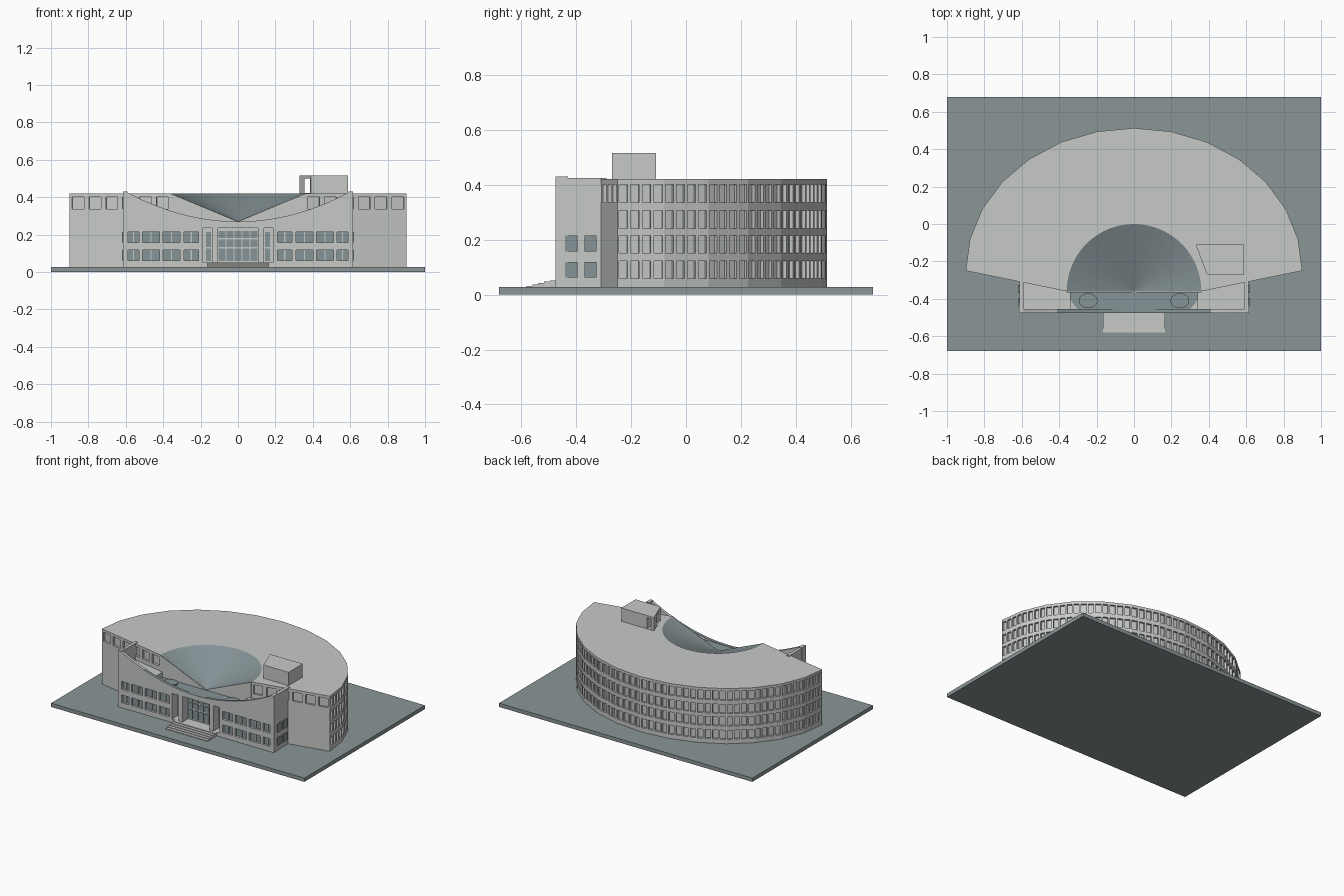
import bpy, bmesh, math
from mathutils import Vector

if "Cube" in bpy.data.objects:
    bpy.data.objects.remove(bpy.data.objects["Cube"])


def material(name, rgb):
    m = bpy.data.materials.new(name)
    m.diffuse_color = (*rgb, 1)
    m.use_nodes = True
    m.node_tree.nodes["Principled BSDF"].inputs["Base Color"].default_value = m.diffuse_color
    return m


WALL = material("pale concrete", (0.57, 0.59, 0.575))
SLAB = material("slate paving", (0.26, 0.305, 0.31))
GLASS = material("grey glass", (0.24, 0.295, 0.31))
G = 0.027      # ground level on the slab
TOP = 0.42     # main roof level


def finish(bm, name, *mats):
    me = bpy.data.meshes.new(name)
    bm.to_mesh(me)
    bm.free()
    for m in mats:
        me.materials.append(m)
    ob = bpy.data.objects.new(name, me)
    bpy.context.collection.objects.link(ob)
    return ob


def boxes(name, mat, specs):
    """One object from boxes given as (x0, x1, y0, y1, z0, z1)."""
    bm = bmesh.new()
    for x0, x1, y0, y1, z0, z1 in specs:
        vs = bmesh.ops.create_cube(bm, size=1)["verts"]
        for v in vs:
            v.co = Vector(((x0 + x1) / 2 + v.co.x * (x1 - x0),
                           (y0 + y1) / 2 + v.co.y * (y1 - y0),
                           (z0 + z1) / 2 + v.co.z * (z1 - z0)))
    return finish(bm, name, mat)


def mirrored(specs):
    return specs + [(-b, -a, *r) for a, b, *r in specs]


def prism(name, pts, offset, *mats):
    bm = bmesh.new()
    f = bm.faces.new([bm.verts.new(p) for p in pts])
    ext = bmesh.ops.extrude_face_region(bm, geom=[f])["geom"]
    for v in ext:
        if isinstance(v, bmesh.types.BMVert):
            v.co += Vector(offset)
    bmesh.ops.recalc_face_normals(bm, faces=bm.faces)
    return finish(bm, name, *mats)


def cut(ob, specs):
    """Subtract boxes and bake the result."""
    cutter = boxes("cutter", WALL, specs)
    cutter.hide_render = True
    mod = ob.modifiers.new("openings", "BOOLEAN")
    mod.operation, mod.solver, mod.object = "DIFFERENCE", "EXACT", cutter
    dg = bpy.context.evaluated_depsgraph_get()
    me = bpy.data.meshes.new_from_object(ob.evaluated_get(dg))
    ob.modifiers.clear()
    ob.data = me
    bpy.data.objects.remove(cutter)


def panel(bm, p0, p1, cols, rows, ratio, depth):
    """Wall strip from p0 to p1 with recessed windows in a grid."""
    d = p1 - p0
    inward = Vector((-d.y, d.x, 0)).normalized() * depth
    ts = [0]
    for i in range(cols):
        ts += [(i + 0.5 - ratio / 2) / cols, (i + 0.5 + ratio / 2) / cols]
    ts.append(1)
    zs = [G] + [z for r in rows for z in r] + [TOP]
    for i in range(len(ts) - 1):
        for j in range(len(zs) - 1):
            q = [p0 + d * t + Vector((0, 0, z)) for t, z in
                 ((ts[i], zs[j]), (ts[i + 1], zs[j]), (ts[i + 1], zs[j + 1]), (ts[i], zs[j + 1]))]
            vs = [bm.verts.new(c) for c in q]
            if i % 2 and j % 2:
                back = [bm.verts.new(c + inward) for c in q]
                bm.faces.new(back)
                for k in range(4):
                    n = (k + 1) % 4
                    bm.faces.new((vs[k], vs[n], back[n], back[k]))
            else:
                bm.faces.new(vs)


# paved site slab
boxes("site_slab", SLAB, [(-1, 1, -0.68, 0.68, 0, G)])

# crescent building: curved back with four window rows, slanted front wings
arc = [Vector((0.9 * math.cos(a), -0.25 + 0.763 * math.sin(a), 0))
       for a in (math.pi * i / 14 for i in range(15))]
inner = [Vector((0.36 * math.cos(a), -0.36 + 0.36 * math.sin(a), 0))
         for a in (math.pi * i / 28 for i in range(29))]
bm = bmesh.new()
rows = [(0.058, 0.122), (0.152, 0.216), (0.241, 0.306), (0.336, 0.401)]
for a, b in zip(arc, arc[1:]):
    panel(bm, a, b, 4, rows, 0.72, 0.014)
panel(bm, inner[0], arc[0], 6, rows[3:], 0.7, 0.014)
panel(bm, arc[-1], inner[-1], 6, rows[3:], 0.7, 0.014)
roof = [bm.verts.new(p + Vector((0, 0, TOP))) for p in arc + inner[::-1]]
bm.faces.new(roof)
for a, b in zip(inner, inner[1:]):
    bm.faces.new([bm.verts.new(p + Vector((0, 0, z))) for p, z in
                  ((b, G), (a, G), (a, TOP), (b, TOP))])
bmesh.ops.remove_doubles(bm, verts=bm.verts, dist=1e-5)
finish(bm, "crescent_building", WALL)

# half-cone glass roof with recessed panes
bm = bmesh.new()
RINGS = 7
apex = Vector((0, -0.36, 0.27))
grid = [[bm.verts.new(apex.lerp(p + Vector((0, 0, TOP)), k / RINGS)) for p in inner]
        for k in range(1, RINGS + 1)]
tip = bm.verts.new(apex)
for i in range(28):
    bm.faces.new((tip, grid[0][i], grid[0][i + 1]))
    for k in range(RINGS - 1):
        bm.faces.new((grid[k][i], grid[k + 1][i], grid[k + 1][i + 1], grid[k][i + 1]))
panes = [f for f in bm.faces if len(f.verts) == 4]
bmesh.ops.inset_individual(bm, faces=panes, thickness=0.0025, depth=-0.004)
finish(bm, "glass_cone_roof", GLASS)

# wall closing the cone towards the front
prism("cone_front_wall", [(-0.36, -0.361, 0.25), (0.36, -0.361, 0.25), (0.36, -0.361, TOP),
                          (0, -0.361, 0.27), (-0.36, -0.361, TOP)], (0, -0.004, 0), WALL)

# front block behind the screen wall, leaving the porch open
boxes("front_block", WALL, mirrored([(0.19, 0.35, -0.455, -0.365, G, 0.265),
                                     (0.34, 0.60, -0.455, -0.30, G, 0.305),
                                     (0.59, 0.612, -0.455, -0.29, G, 0.425),
                                     (0.59, 0.615, -0.474, -0.43, G, 0.43)])
      + [(-0.19, 0.19, -0.455, -0.365, 0.235, 0.265), (-0.19, 0.19, -0.41, -0.365, G, 0.236)])
prism("middle_roof", [(-0.36, -0.365, 0.264), (-0.33, -0.42, 0.264), (-0.30, -0.455, 0.264),
                      (0.30, -0.455, 0.264), (0.33, -0.42, 0.264), (0.36, -0.365, 0.264)],
      (0, 0, 0.004), GLASS)

# round roof lights
for s in (-1, 1):
    bm = bmesh.new()
    bmesh.ops.create_cone(bm, cap_ends=True, segments=24, radius1=0.05, radius2=0.05, depth=0.01)
    for v in bm.verts:
        v.co = Vector((v.co.x + s * 0.245, v.co.y * 0.8 - 0.41, v.co.z + 0.272))
    finish(bm, "roof_light", GLASS)

# screen wall with sagging top edge
N = 32
xs = [0.6 - 1.2 * i / N for i in range(N + 1)]
profile = [(-0.615, G), (0.615, G), (0.615, 0.43)]
profile += [(x, 0.27 + 0.16 * (x / 0.6) ** 2) for x in xs] + [(-0.615, 0.43)]
screen = prism("screen_wall", [(x, -0.475, z) for x, z in profile], (0, 0.02, 0), WALL, GLASS)
bands = [(0.062, 0.118), (0.157, 0.215)]
spans = [(0.21, 0.29), (0.31, 0.40), (0.42, 0.51), (0.53, 0.587)]
holes = mirrored([(a, b, -0.49, -0.44, z0, z1) for a, b in spans for z0, z1 in bands])
doors = [(-0.107, 0.107, -0.49, -0.44, 0.052, 0.235)] + \
    mirrored([(0.138, 0.188, -0.49, -0.44, 0.052, 0.235)])
cut(screen, holes + doors)
for f in screen.data.polygons:      # glazed coping on the low part of the sag
    if f.normal.z > 0.7 and f.center.z > 0.265 and abs(f.center.x) < 0.4:
        f.material_index = 1

# facade glazing and slim mullions
boxes("facade_windows", GLASS, [(a, b, -0.459, -0.454, z0, z1)
                                for a, b, _, _, z0, z1 in holes])
boxes("window_mullions", WALL, mirrored([((a + b) / 2 - 0.003, (a + b) / 2 + 0.003,
                                          -0.466, -0.458, z0, z1)
                                         for a, b in spans for z0, z1 in bands]))

# small side windows of the front block
boxes("side_windows", GLASS, mirrored([(0.608, 0.62, y, y + 0.045, z0, z1)
                                       for y in (-0.44, -0.37) for z0, z1 in bands]))

# entrance: piers, glazed grid and porch floor
boxes("entrance_piers", WALL, mirrored([(0.108, 0.137, -0.457, -0.409, G, 0.236)]))
panes = [(-0.104 + 0.043 * i, -0.068 + 0.043 * i, -0.414, -0.407, z0, z1)
         for i in range(5) for z0, z1 in ((0.06, 0.125), (0.135, 0.175), (0.183, 0.22))]
panes += mirrored([(0.145, 0.172, -0.414, -0.407, z0, z1)
                   for z0, z1 in ((0.06, 0.125), (0.135, 0.215))])
boxes("entrance_glazing", GLASS, panes)
boxes("porch_floor", WALL, [(-0.19, 0.19, -0.47, -0.40, G, 0.052)])

# entrance steps
boxes("entrance_steps", WALL, [(-0.165, 0.165, -0.58 + 0.021 * i, -0.47, G, 0.032 + 0.005 * i)
                               for i in range(5)])

# rooftop stair house with a doorway through it
house = prism("rooftop_house", [(0.33, -0.11, TOP - 0.002), (0.39, -0.27, TOP - 0.002),
                                (0.588, -0.27, TOP - 0.002), (0.588, -0.11, TOP - 0.002)],
              (0, 0, 0.097), WALL)
cut(house, [(0.355, 0.385, -0.3, -0.08, TOP + 0.002, 0.5)])
